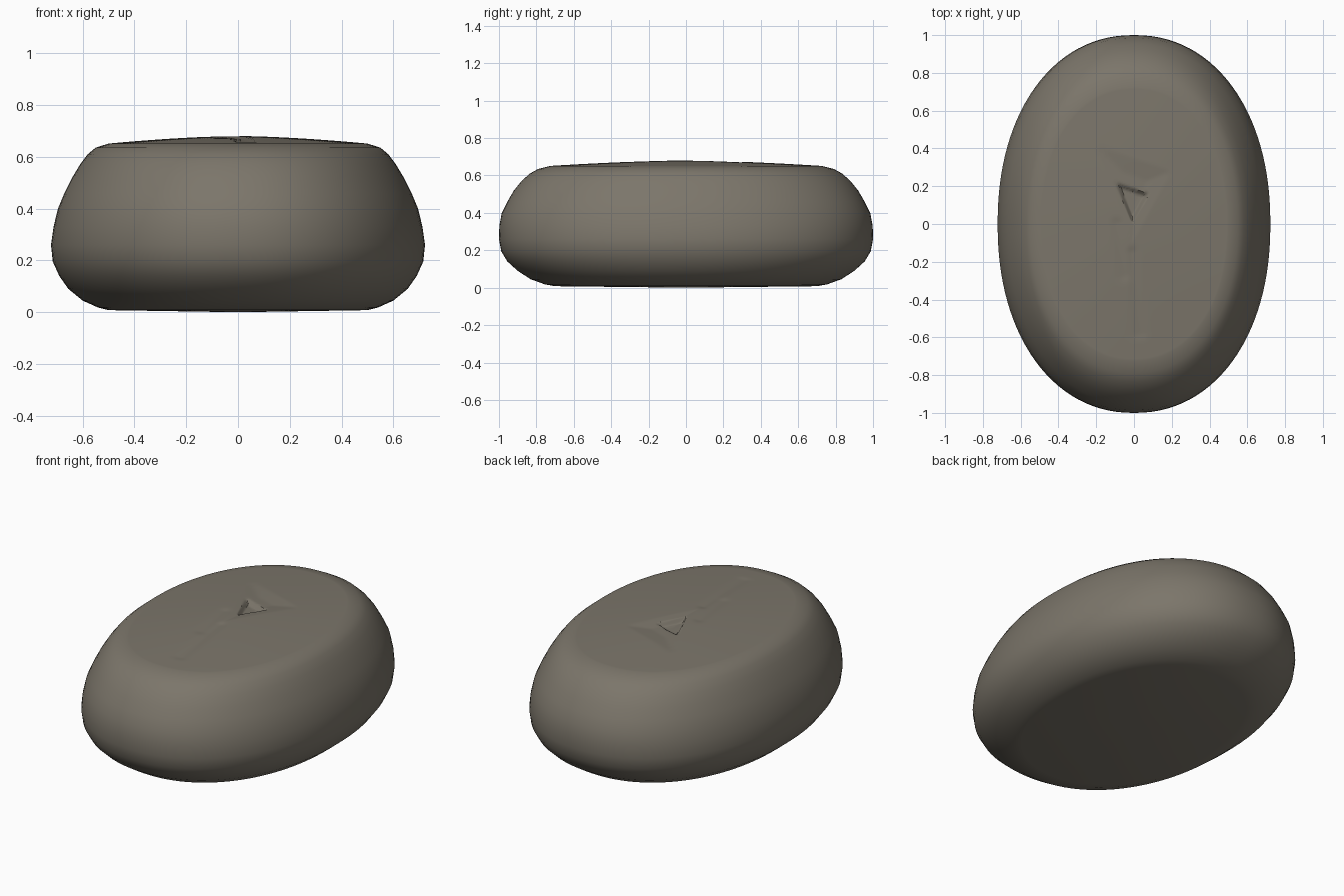
import bpy, bmesh, math
from mathutils import Vector

cube = bpy.data.objects.get("Cube")
if cube:
    bpy.data.objects.remove(cube, do_unlink=True)

SEGMENTS = 112
POWER = 2 / 2.15      # slightly squared oval outline

# Side profile: half width, half length, height
PROFILE = [(0.50, 0.70, 0.008), (0.54, 0.755, 0.018), (0.60, 0.83, 0.045),
           (0.655, 0.90, 0.09), (0.69, 0.955, 0.14), (0.715, 0.988, 0.195),
           (0.722, 1.0, 0.26), (0.712, 0.998, 0.33), (0.695, 0.985, 0.40),
           (0.67, 0.955, 0.46), (0.64, 0.92, 0.52), (0.61, 0.88, 0.57),
           (0.58, 0.835, 0.61), (0.55, 0.79, 0.635), (0.50, 0.725, 0.651)]


def segment_distance(p, a, b):
    t = max(0, min(1, (p - a).dot(b - a) / (b - a).length_squared))
    return (p - a - (b - a) * t).length


def groove(p, a, b, width, depth):
    return -depth * math.exp(-(segment_distance(p, Vector(a), Vector(b)) / width) ** 2)


def chip(p, corners, edge):
    """0 outside a triangle, 1 inside, with a short sloping edge."""
    inside = 1.0
    for i, c in enumerate(corners):
        a, b = Vector(c), Vector(corners[(i + 1) % 3])
        side = (b - a).normalized()
        inside = min(inside, (side.x * (p.y - a.y) - side.y * (p.x - a.x)) / edge)
    return max(0, min(1, inside))


def top_relief(x, y):
    p = Vector((x, y))
    z = -0.022 * chip(p, [(-0.10, 0.22), (-0.01, 0.0), (0.08, 0.16)], 0.018)
    z -= 0.010 * chip(p, [(-0.21, 0.42), (-0.01, -0.10), (0.20, 0.28)], 0.09)
    z += groove(p, (-0.09, 0.0), (-0.05, -0.27), 0.03, 0.004)
    z += groove(p, (-0.01, -0.15), (0.03, -0.58), 0.025, 0.005)
    return z


bm = bmesh.new()


def ring(half_width, half_length, height):
    verts = []
    for i in range(SEGMENTS):
        a = 2 * math.pi * i / SEGMENTS
        c, s = math.cos(a), math.sin(a)
        x = half_width * math.copysign(abs(c) ** POWER, c)
        y = half_length * math.copysign(abs(s) ** POWER, s)
        verts.append(bm.verts.new((x, y, height(x, y))))
    return verts


def bridge(low, high):
    for i in range(SEGMENTS):
        j = (i + 1) % SEGMENTS
        bm.faces.new((low[i], low[j], high[j], high[i]))


# Rounded sides
rings = [ring(w, l, lambda x, y, z=z: z) for w, l, z in PROFILE]

# Gently domed top with a chipped hollow and cracks
STEPS = 60
for k in range(1, STEPS):
    r = 1 - k / STEPS
    dome = 0.651 + 0.029 * (1 - r ** 1.6)
    rings.append(ring(0.50 * r, 0.725 * r, lambda x, y: dome + top_relief(x, y)))
for low, high in zip(rings, rings[1:]):
    bridge(low, high)
peak = bm.verts.new((0, 0, 0.68 + top_relief(0, 0)))
for i in range(SEGMENTS):
    bm.faces.new((rings[-1][i], rings[-1][(i + 1) % SEGMENTS], peak))

# Nearly flat underside
base = bm.verts.new((0, 0, 0))
for i in range(SEGMENTS):
    bm.faces.new((rings[0][(i + 1) % SEGMENTS], rings[0][i], base))

bmesh.ops.recalc_face_normals(bm, faces=bm.faces)
mesh = bpy.data.meshes.new("stone")
bm.to_mesh(mesh)
bm.free()

stone = bpy.data.objects.new("stone", mesh)
bpy.context.collection.objects.link(stone)

# Warm grey stone colour
mat = bpy.data.materials.new("warm grey stone")
mat.use_nodes = True
color = (0.20, 0.18, 0.145, 1)
mat.diffuse_color = color
mat.node_tree.nodes["Principled BSDF"].inputs["Base Color"].default_value = color
mesh.materials.append(mat)

bpy.context.view_layer.objects.active = stone
stone.select_set(True)
bpy.ops.object.shade_smooth_by_angle(angle=math.radians(40))
